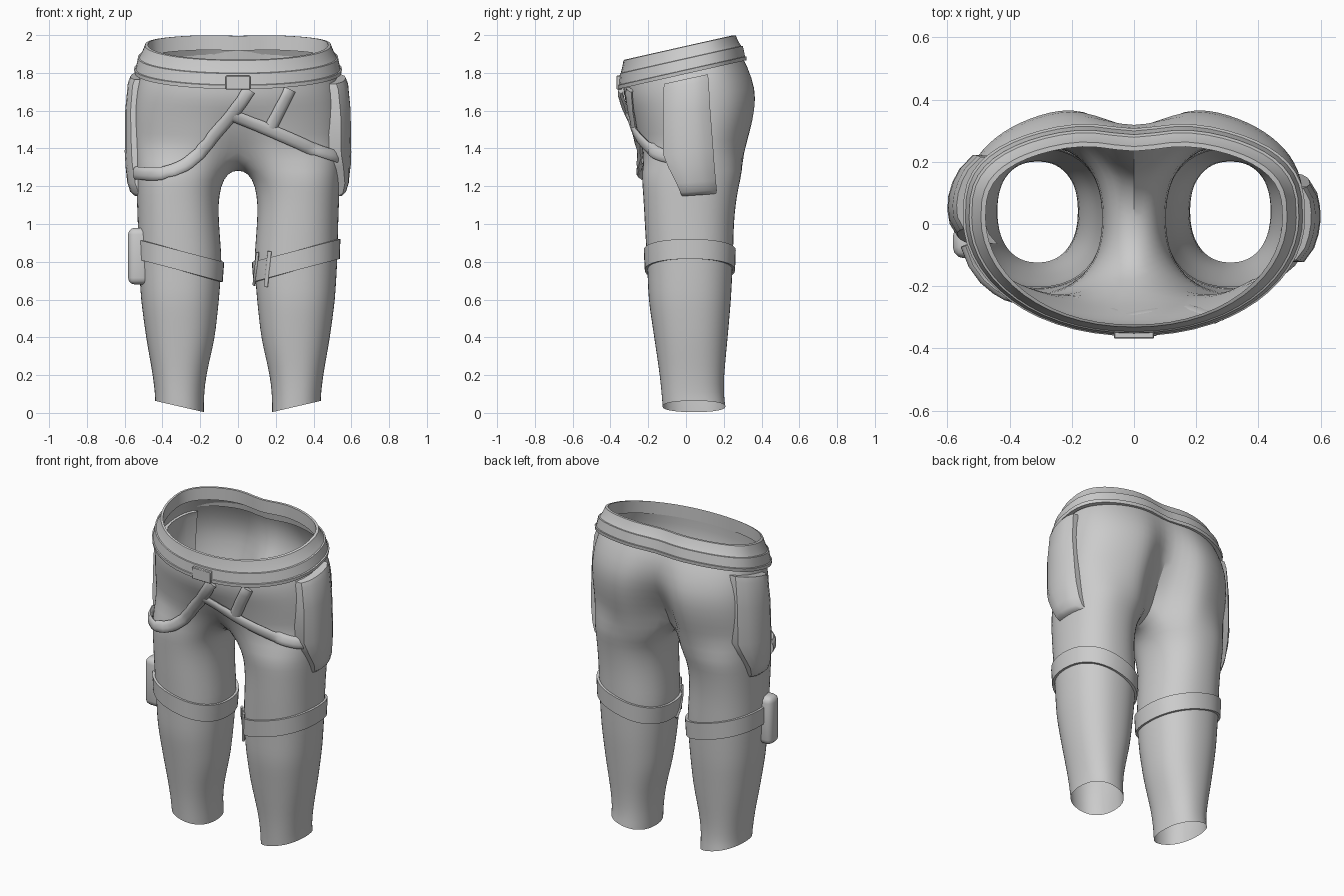
import bpy, bmesh, math
from mathutils import Vector
from mathutils.bvhtree import BVHTree

if "Cube" in bpy.data.objects:
    bpy.data.objects.remove(bpy.data.objects["Cube"])

grey = bpy.data.materials.new("plain_grey")
grey.diffuse_color = (0.6, 0.6, 0.6, 1)
grey.use_nodes = True
grey.node_tree.nodes["Principled BSDF"].inputs["Base Color"].default_value = grey.diffuse_color


def finish(name, bm, angle=40, subsurf=0, recalc=True):
    bmesh.ops.remove_doubles(bm, verts=bm.verts, dist=0.0005)
    if recalc:
        bmesh.ops.recalc_face_normals(bm, faces=bm.faces)
    me = bpy.data.meshes.new(name)
    bm.to_mesh(me)
    bm.free()
    ob = bpy.data.objects.new(name, me)
    bpy.context.collection.objects.link(ob)
    me.materials.append(grey)
    if subsurf:
        ob.modifiers.new("smooth", "SUBSURF").levels = subsurf
        ob.modifiers["smooth"].render_levels = subsurf
    bpy.ops.object.select_all(action="DESELECT")
    ob.select_set(True)
    bpy.context.view_layer.objects.active = ob
    bpy.ops.object.shade_smooth_by_angle(angle=math.radians(angle))
    return ob


def loft(bm, rings, closed=True, loop=False):
    """Skin a list of equal-length point rings."""
    vs = [[bm.verts.new(p) for p in r] for r in rings]
    n = len(vs[0])
    for i in range(len(vs) if loop else len(vs) - 1):
        a, b = vs[i], vs[(i + 1) % len(vs)]
        for j in range(n if closed else n - 1):
            k = (j + 1) % n
            bm.faces.new((a[j], a[k], b[k], b[j]))
    return vs


def spow(v, p):
    return math.copysign(abs(v) ** p, v)


def waist_point(a, z0, tilt, w, yf, yb, cf=0, cb=0):
    """Point on a hip outline; cf and cb pinch the centre front and back."""
    c, s = math.cos(a), math.sin(a)
    x = w * spow(c, 0.95) if abs(c) > 1e-6 else 0.0
    g = math.exp(-(x / 0.12) ** 2)
    if s < 0:
        y = 0.02 + (0.02 - yf) * s + cf * g
    else:
        y = 0.02 + (yb - 0.02) * s ** 0.7 - cb * g
    return Vector((x, y, z0 + tilt * y))


# Leg sections: z, inner x, outer x, front y, back y
LEG = [(0.0, .18, .44, -.125, .21), (.1, .18, .44, -.13, .20), (.2, .168, .452, -.14, .203),
       (.4, .122, .488, -.17, .222), (.6, .10, .515, -.20, .24), (.8, .085, .527, -.208, .25),
       (1.0, .10, .532, -.22, .255), (1.12, .105, .536, -.226, .266),
       (1.2, .092, .54, -.232, .28), (1.27, .055, .542, -.238, .30)]


def leg_point(a, z, grow=0.0):
    for p, q in zip(LEG, LEG[1:]):
        if z <= q[0]:
            break
    t = (z - p[0]) / (q[0] - p[0])
    xi, xo, yf, yb = (u + (v - u) * t for u, v in zip(p[1:], q[1:]))
    rx, ry = (xo - xi) / 2 + grow, (yb - yf) / 2 + grow
    return Vector(((xi + xo) / 2 + rx * spow(math.cos(a), .88),
                   (yf + yb) / 2 + ry * spow(math.sin(a), .88), z))


# Trousers: open hip shell branching into two open legs
OUT, INN = 23, 6
HIPS = [(1.87, .22, .485, -.33, .285, 0, .02), (1.76, .22, .53, -.335, .345, 0, .03),
        (1.66, .15, .545, -.31, .393, 0, .08), (1.58, .09, .55, -.29, .395, .01, .13),
        (1.48, .04, .55, -.27, .37, .03, .18), (1.40, 0, .547, -.255, .34, .07, .20)]
bm = bmesh.new()
t_out = [i / (OUT - 1) for i in range(OUT)]
hips = [[waist_point(math.pi * (t - .5), *h) for t in t_out] for h in HIPS]
loft(bm, hips, closed=False)
# crotch arc closes the last hip outline into a leg ring
f, b = hips[-1][0], hips[-1][-1]
arc = []
for i in range(1, INN + 1):
    u = i / (INN + 1)
    arc.append(Vector((0, b.y + (f.y - b.y) * u, 1.40 - .115 * math.sin(math.pi * u) ** .8)))
A = math.radians(147)
angles = [A * (2 * t - 1) for t in t_out]
angles += [A + (2 * math.pi - 2 * A) * i / (INN + 1) for i in range(1, INN + 1)]
rings = [hips[-1] + arc]
for z in (1.27, 1.2, 1.1, 1.0, .9, .8, .7, .6, .5, .4, .3, .2, .1, 0):
    ring = [leg_point(a, z) for a in angles]
    if z == 0:  # slanted hem
        for p in ring:
            p.z = max(0, .06 * (p.x - .18) / .26) + .004
    rings.append(ring)
loft(bm, rings)
geo = bmesh.ops.duplicate(bm, geom=bm.verts[:] + bm.edges[:] + bm.faces[:])["geom"]
for v in geo:
    if isinstance(v, bmesh.types.BMVert):
        v.co.x *= -1
bmesh.ops.remove_doubles(bm, verts=bm.verts, dist=0.0005)
bmesh.ops.recalc_face_normals(bm, faces=bm.faces)
bm.normal_update()
side = max(bm.faces, key=lambda q: q.calc_center_median().x)
if side.normal.x < 0:
    bmesh.ops.reverse_faces(bm, faces=bm.faces)
body_tree = BVHTree.FromBMesh(bm)
finish("trousers", bm, 60, 1, recalc=False)


# Waistband and belt: stepped profiles swept round the tilted waist
def waist_band(name, profile, n=56):
    bm = bmesh.new()
    rings = []
    for h, inset in profile:
        rings.append([waist_point(2 * math.pi * i / n, 1.795 + h, .225, .55 - inset,
                                  -.36 + inset * .5, .335 - inset, 0, .028) for i in range(n)])
    loft(bm, rings, loop=True)
    finish(name, bm, 35)


waist_band("belt", [(0, .025), (0, .002), (.02, 0), (.022, .008), (.08, .02), (.085, .04)])
waist_band("waistband", [(.07, .055), (.078, .026), (.105, .042), (.145, .058), (.148, .073), (.07, .072)])


def box(name, lo, hi, bevel=.01, seg=2):
    bm = bmesh.new()
    bmesh.ops.create_cube(bm, size=1)
    for v in bm.verts:
        v.co = [l + (h - l) * (c + .5) for l, h, c in zip(lo, hi, v.co)]
    bmesh.ops.bevel(bm, geom=bm.edges[:], offset=bevel, segments=seg, affect="EDGES", profile=.5)
    return finish(name, bm, 40)


box("belt_buckle", (-.065, -.368, 1.712), (.065, -.34, 1.785), .004, 1)

# Thigh straps, sloping down toward the inside of each leg
for sx, label in ((1, "right"), (-1, "left")):
    bm = bmesh.new()
    prof = []
    for dz, grow in ((-.105, -.005), (-.105, .012), (0, .012), (0, -.005)):
        ring = []
        for i in range(40):
            a = 2 * math.pi * i / 40
            x = leg_point(a, .85, .014).x
            z = .80 + (x - .08) * .26 + dz
            p = leg_point(a, z, grow)
            ring.append(Vector((p.x * sx, p.y, z)))
        prof.append(ring)
    loft(bm, prof, loop=True)
    finish("thigh_strap_" + label, bm, 40)

# Side pouches: bulged slabs with one tapered lower corner; the left is turned round
for s, label, mid, curve in ((1, "right", .025, 2.0), (-1, "left", .055, 2.6)):
    bm = bmesh.new()
    outer = []
    for z, y0, y1, x, tilt in ((1.772, -.115, .115, .57, .22), (1.74, -.12, .12, .583, .2),
                               (1.6, -.122, .128, .597, .1), (1.38, -.122, .145, .60, .07),
                               (1.31, -.095, .15, .597, .07), (1.22, -.05, .158, .587, .07),
                               (1.17, -.03, .163, .572, .07), (1.15, -.02, .165, .55, .07)):
        ro, ri = [], []
        for i in range(7):
            y = y0 + (y1 - y0) * i / 6
            yy = y if s > 0 else .10 - y
            bulge = x - curve * (yy - mid) ** 2 - (.01 if i in (0, 6) else 0)
            zz = z + tilt * (yy - .02)
            ro.append(Vector((s * bulge, yy, zz)))
            ri.append(Vector((s * (bulge - .065), yy, zz)))
        outer.append(ro + ri[::-1])
    vs = loft(bm, outer)
    bm.faces.new(vs[0])
    bm.faces.new(vs[-1])
    finish("side_pouch_" + label, bm, 45)

# Small pouch on the left thigh strap
box("thigh_pouch", (-.582, -.11, .68), (-.468, -.005, .98), .035, 3)


# Hanging straps laid over the front of the hips
def surface_strap(name, pts, half_w=.034, half_t=.015, lift=.012, n=22):
    path = []
    for i in range(n):
        t = i / (n - 1) * (len(pts) - 1)
        k = min(int(t), len(pts) - 2)
        q = [Vector(pts[min(max(j, 0), len(pts) - 1)]) for j in range(k - 1, k + 3)]
        u = t - k
        p = .5 * (2 * q[1] + (q[2] - q[0]) * u + (2 * q[0] - 5 * q[1] + 4 * q[2] - q[3]) * u * u
                  + (3 * q[1] - q[0] - 3 * q[2] + q[3]) * u ** 3)
        hit, nor, _, _ = body_tree.ray_cast(Vector((p.x, -2, p.y)), Vector((0, 1, 0)))
        if hit is not None:
            path.append((hit + nor * lift, nor))
    bm = bmesh.new()
    rings = []
    for i, (p, nor) in enumerate(path):
        tan = (path[min(i + 1, len(path) - 1)][0] - path[max(i - 1, 0)][0]).normalized()
        across = tan.cross(nor).normalized()
        up = across.cross(tan)
        rings.append([p + across * half_w * math.cos(a) + up * half_t * math.sin(a)
                      for a in (2 * math.pi * j / 10 for j in range(10))])
    vs = loft(bm, rings)
    bm.faces.new(vs[0])
    bm.faces.new(vs[-1])
    finish(name, bm, 50)


surface_strap("long_front_strap", [(.06, 1.71), (-.02, 1.60), (-.13, 1.47), (-.22, 1.36), (-.31, 1.295),
                                   (-.42, 1.265), (-.53, 1.27)], lift=.014)
surface_strap("cross_strap", [(-.03, 1.58), (.12, 1.52), (.30, 1.44), (.42, 1.385), (.53, 1.35)], lift=.014)
surface_strap("short_front_strap", [(.27, 1.71), (.22, 1.61), (.17, 1.51)], lift=.012, n=10)

# Loose strap ends on the right thigh strap
for name, x, z0, z1 in (("strap_end_outer", .165, .67, .855), ("strap_end_inner", .105, .66, .85)):
    surface_strap(name, [(x + .01, z1), (x, (z0 + z1) / 2), (x - .01, z0)], .012, .008, .012, 8)
